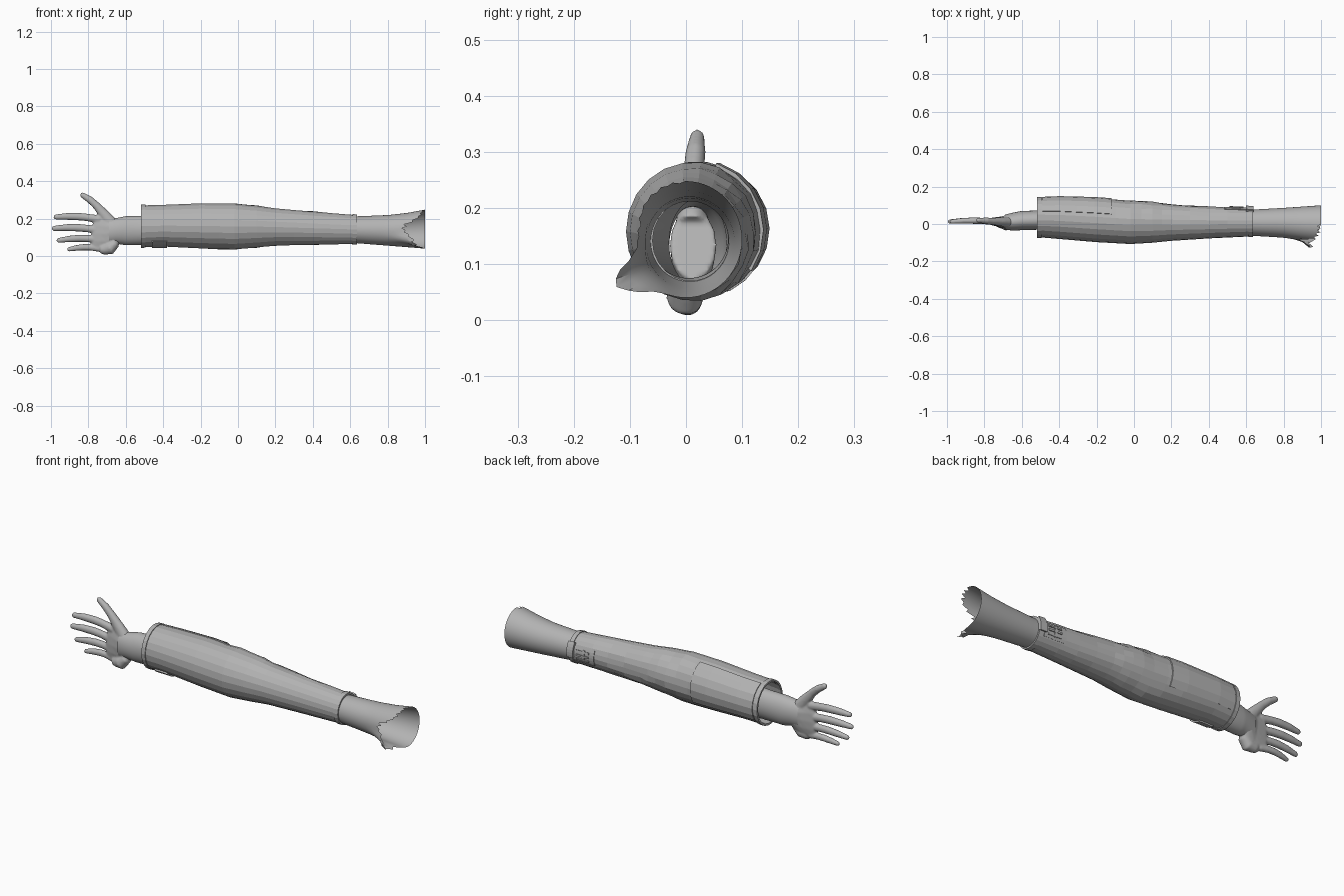
import bpy, bmesh, math, random
from mathutils import Vector

random.seed(4)
if "Cube" in bpy.data.objects:
    bpy.data.objects.remove(bpy.data.objects["Cube"])

grey = bpy.data.materials.new("plain grey")
grey.use_nodes = True
COLOUR = (0.45, 0.45, 0.45, 1)
grey.diffuse_color = COLOUR
grey.node_tree.nodes["Principled BSDF"].inputs["Base Color"].default_value = COLOUR


def make(name, rows, closed=True, caps=False, smooth=None):
    """Skin a list of point rows into a named object."""
    bm = bmesh.new()
    vs = [[bm.verts.new(p) for p in row] for row in rows]
    n = len(vs[0])
    for a, b in zip(vs, vs[1:]):
        for i in range(n if closed else n - 1):
            j = (i + 1) % n
            bm.faces.new((a[i], a[j], b[j], b[i]))
    if caps:
        bm.faces.new(vs[0])
        bm.faces.new(vs[-1])
    bmesh.ops.recalc_face_normals(bm, faces=bm.faces)
    me = bpy.data.meshes.new(name)
    bm.to_mesh(me)
    bm.free()
    me.materials.append(grey)
    ob = bpy.data.objects.new(name, me)
    bpy.context.collection.objects.link(ob)
    if smooth:
        soften(ob, smooth)
    return ob


def soften(ob, degrees):
    bpy.ops.object.select_all(action='DESELECT')
    ob.select_set(True)
    bpy.context.view_layer.objects.active = ob
    bpy.ops.object.shade_smooth_by_angle(angle=math.radians(degrees))


def section(profile, x):
    """Interpolate the y and z limits of a limb at x."""
    for a, b in zip(profile, profile[1:]):
        if x <= b[0] or b is profile[-1]:
            t = (x - a[0]) / (b[0] - a[0])
            return [p + (q - p) * t for p, q in zip(a[1:], b[1:])]


def point(profile, x, ang, grow=0.0):
    y0, y1, z0, z1 = section(profile, x)
    return Vector((x, (y0 + y1) / 2 + ((y1 - y0) / 2 + grow) * math.cos(ang),
                   (z0 + z1) / 2 + ((z1 - z0) / 2 + grow) * math.sin(ang)))


def turn(n, start=0, end=360):
    return [math.radians(start + (end - start) * i / n) for i in range(n)]


# x, then the y limits and z limits
SLEEVE = [(-.515, -.07, .14, .047, .272), (-.4, -.08, .145, .05, .275),
          (-.2, -.097, .14, .04, .283), (-.02, -.107, .127, .035, .281),
          (.1, -.1, .118, .045, .27), (.2, -.09, .108, .055, .256),
          (.4, -.077, .092, .06, .238), (.63, -.066, .083, .064, .22)]
ARM = [(-.69, -.03, .05, .06, .2), (-.65, -.035, .06, .066, .203),
       (-.6, -.033, .07, .058, .213), (-.5, -.03, .072, .06, .216),
       (-.2, -.06, .09, .06, .23), (.3, -.065, .075, .075, .215),
       (.62, -.062, .076, .07, .212), (.8, -.073, .086, .056, .219),
       (.9, -.088, .093, .048, .23), (1.0, -.102, .1, .04, .248)]

# Sleeve: faceted open tube with a slight wrinkle at the elbow
rows = []
for x in sorted([s[0] for s in SLEEVE] + [-.3, -.1, .04, .15, .3, .5]):
    row = []
    for a in turn(22):
        crease = random.uniform(-.004, .003) if -.15 < x < .45 and math.cos(a) > .1 else 0
        row.append(point(SLEEVE, x, a, crease))
    rows.append(row)
sleeve = make("sleeve", rows)
mod = sleeve.modifiers.new("cloth", 'SOLIDIFY')
mod.thickness = .004

# Cuff bands around both sleeve ends
for name, x0, x1 in (("wrist_cuff", -.518, -.495), ("upper_cuff", .612, .636)):
    steps = [(x0, -.006), (x0, .004), (x1, .004), (x1, -.006), (x0, -.006)]
    make(name, [[point(SLEEVE, x, a, g) for a in turn(22)] for x, g in steps])

# Raised flap on the back of the sleeve, with a thin edge
def flap(name, x0, x1, start, end, height, count=6):
    angles = turn(count, start, end) + [math.radians(end)]
    xs = [x0 + (x1 - x0) * i / 4 for i in range(5)]
    rim = lambda x: [point(SLEEVE, x, a, -.004) for a in angles]
    body = []
    for x in xs:
        r = [point(SLEEVE, x, a, height) for a in angles]
        body.append([point(SLEEVE, x, angles[0], -.004)] + r
                    + [point(SLEEVE, x, angles[-1], -.004)])
    ends = [[v[0]] + rim(x) + [v[-1]] for v, x in ((body[0], x0), (body[-1], x1))]
    return make(name, [ends[0]] + body + [ends[1]], closed=False)


flap("back_flap", -.49, -.12, -35, 72, .004)

# Buckle: plate frame, bars and a lug behind the upper cuff
flap("buckle_plate", .48, .605, -28, 28, .003)
for i in range(3):
    flap("buckle_bar_%d" % (i + 1), .51, .585, -18 + 14 * i, -12 + 14 * i, .008, 2)
flap("buckle_crossbar", .535, .55, -20, 20, .007)
flap("buckle_lug", .6, .638, -14, 38, .014)
flap("under_tab", -.46, -.38, 225, 262, .007, 3)

# Arm: one open tube with a torn, flared upper end
def torn_end(deg):
    end = 1.0 - .105 * math.exp(-((deg - 178) / 34) ** 2)
    return end - .02 * math.exp(-((deg - 232) / 25) ** 2)


N = 56
body = [[point(ARM, x, a) for a in turn(N)]
        for x in (-.69, -.65, -.62, -.6, -.5, -.2, .3, .62)]
for k in range(1, 9):
    t = k / 8
    row = []
    for i, a in enumerate(turn(N)):
        deg = math.degrees(a)
        end = torn_end(deg)
        if 85 < deg < 245 and i % 2 and k == 8:
            end -= random.uniform(.012, .035)
        p = point(ARM, .62 + t * (end - .62), a)
        flare = .062 * max(0, (t - .55) / .45) ** 2 * math.exp(-((deg - 218) / 17) ** 2)
        row.append(p + Vector((0, math.cos(a), .55 * math.sin(a))) * flare)
    body.append(row)
make("arm", body, smooth=50)


# Hand: palm, heel, fingers and thumb fused into one skin
def limb(name, pts, n=14):
    """Tube through (x, y, z, half thickness, half width) with rounded ends."""
    rings = []
    for i, (x, y, z, ry, rz) in enumerate(pts):
        a, b = pts[max(i - 1, 0)], pts[min(i + 1, len(pts) - 1)]
        d = Vector((b[0] - a[0], 0, b[2] - a[2])).normalized()
        side = Vector((-d.z, 0, d.x))
        ring = lambda s, off: [Vector((x, y, z)) + d * off + Vector((0, ry * s * math.cos(t), 0))
                               + side * rz * s * math.sin(t) for t in turn(n)]
        if i == 0:
            rings.append(ring(.5, -.5 * rz * (rz < .03)))
        rings.append(ring(1, 0))
        if i == len(pts) - 1:
            rings += [ring(.75, .6 * ry), ring(.3, .9 * ry)]
    return make(name, rings, caps=True)


parts = [
    limb("hand", [(-.645, .013, .135, .042, .066), (-.675, .012, .125, .04, .078),
                  (-.705, .01, .118, .031, .094), (-.735, .012, .12, .025, .097),
                  (-.765, .014, .122, .019, .094)]),
    limb("heel", [(-.655, .002, .07, .03, .025), (-.685, -.002, .04, .033, .034),
                  (-.72, .004, .036, .025, .028)]),
    limb("thumb", [(-.67, .01, .165, .03, .036), (-.71, .012, .215, .024, .03),
                   (-.755, .014, .268, .019, .021), (-.79, .017, .3, .018, .019),
                   (-.832, .02, .327, .013, .015)])]
# knuckle x and z, tip x and z, radius
for kx, kz, tx, tz, r in ((-.74, .196, -.975, .209, .02), (-.74, .138, -.985, .148, .02),
                          (-.74, .088, -.96, .084, .019), (-.74, .041, -.905, .036, .017)):
    parts.append(limb("finger", [
        (kx + (tx - kx) * t, .012 + .006 * math.sin(3 * t), kz + (tz - kz) * t
         + .009 * math.sin(math.pi * t), r * .85 * w, r * w)
        for t, w in ((0, 1.1), (.3, 1), (.5, 1.02), (.75, .92), (1, .7))]))
bpy.ops.object.select_all(action='DESELECT')
for p in parts:
    p.select_set(True)
bpy.context.view_layer.objects.active = parts[0]
bpy.ops.object.join()
hand = parts[0]
mod = hand.modifiers.new("fuse", 'REMESH')
mod.mode = 'VOXEL'
mod.voxel_size = .005
mod.use_smooth_shade = True
mod = hand.modifiers.new("relax", 'SMOOTH')
mod.iterations = 4
